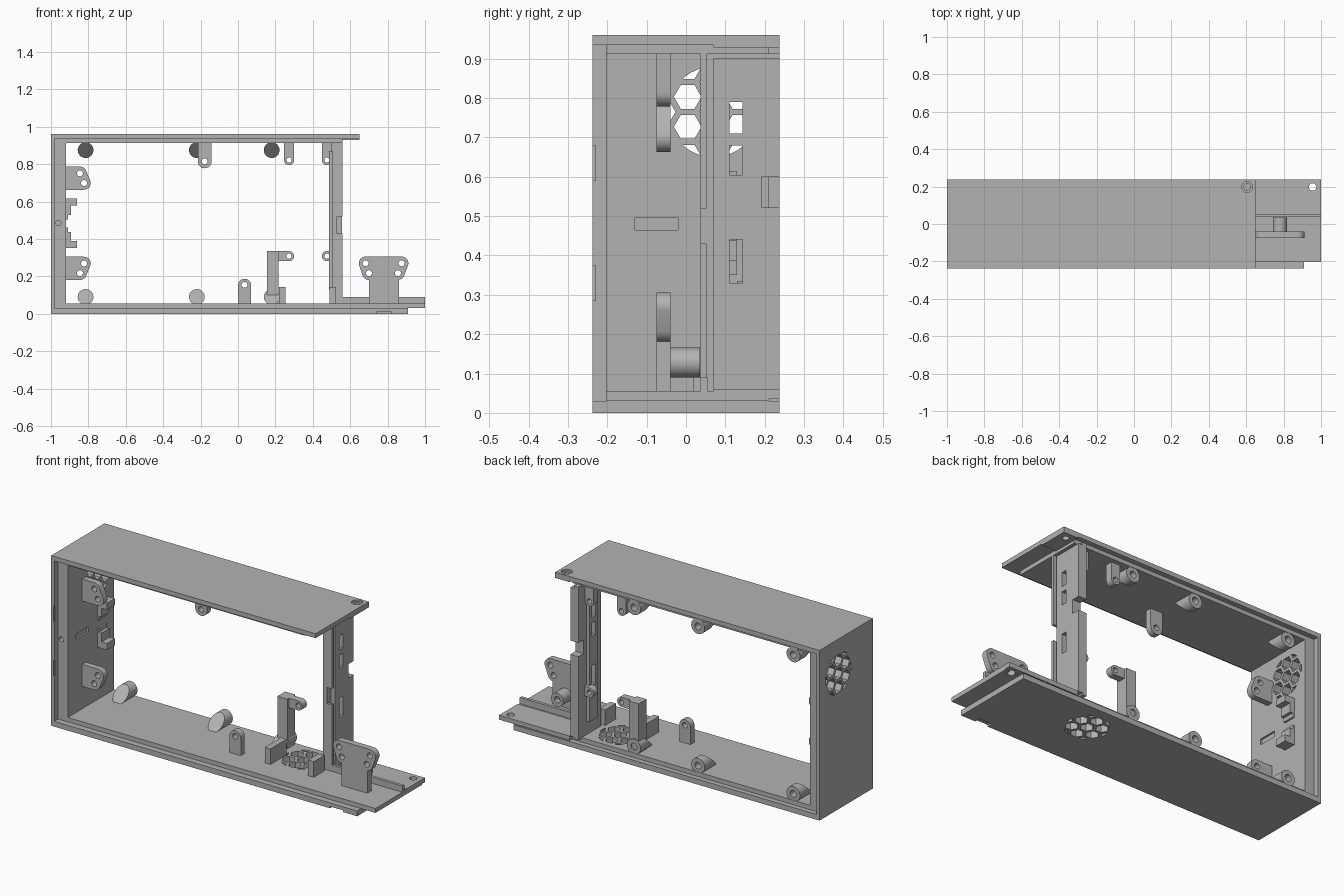
import bpy, bmesh, math
from mathutils import Vector, Matrix

if "Cube" in bpy.data.objects:
    bpy.data.objects.remove(bpy.data.objects["Cube"], do_unlink=True)

grey = bpy.data.materials.new("plastic_grey")
grey.use_nodes = True
GREY = (0.45, 0.45, 0.45, 1)
grey.diffuse_color = GREY
grey.node_tree.nodes["Principled BSDF"].inputs["Base Color"].default_value = GREY
parts = []


def finish(name, bm):
    bmesh.ops.recalc_face_normals(bm, faces=bm.faces)
    mesh = bpy.data.meshes.new(name)
    bm.to_mesh(mesh)
    bm.free()
    mesh.materials.append(grey)
    ob = bpy.data.objects.new(name, mesh)
    bpy.context.collection.objects.link(ob)
    parts.append(ob)
    return ob


def box(name, x, y, z):
    bm = bmesh.new()
    bmesh.ops.create_cube(bm, size=1)
    lims = (x, y, z)
    for v in bm.verts:
        v.co = [lims[i][0] if v.co[i] < 0 else lims[i][1] for i in range(3)]
    return finish(name, bm)


def prism(name, points, y0, y1):
    """Extrude an (x, z) outline along y."""
    bm = bmesh.new()
    face = bm.faces.new([bm.verts.new((x, y0, z)) for x, z in points])
    new = bmesh.ops.extrude_face_region(bm, geom=[face])["geom"]
    bmesh.ops.translate(bm, vec=(0, y1 - y0, 0),
                        verts=[g for g in new if isinstance(g, bmesh.types.BMVert)])
    return finish(name, bm)


def cylinder(name, start, end, r, sides=32):
    a, b = Vector(start), Vector(end)
    bm = bmesh.new()
    turn = (b - a).to_track_quat('Z', 'Y').to_matrix().to_4x4()
    bmesh.ops.create_cone(bm, cap_ends=True, segments=sides, radius1=r, radius2=r,
                          depth=(b - a).length,
                          matrix=Matrix.Translation((a + b) / 2) @ turn)
    return finish(name, bm)


def boolean(target, cutter, operation='DIFFERENCE'):
    mod = target.modifiers.new("cut", 'BOOLEAN')
    mod.operation, mod.solver, mod.object = operation, 'EXACT', cutter
    bpy.context.view_layer.objects.active = target
    bpy.ops.object.modifier_apply(modifier=mod.name)


def discard(ob):
    parts.remove(ob)
    bpy.data.objects.remove(ob, do_unlink=True)


def cut(targets, cutter):
    for t in targets:
        boolean(t, cutter)
    discard(cutter)


def lug(name, discs, y0, y1, holes, r_hole=0.016):
    """Plate hulled around discs (x, z, radius), drilled along y."""
    bm = bmesh.new()
    for x, z, r in discs:
        n = 24 if r else 1
        for i in range(n):
            a = math.tau * i / n
            for y in (y0, y1):
                bm.verts.new((x + r * math.cos(a), y, z + r * math.sin(a)))
    res = bmesh.ops.convex_hull(bm, input=bm.verts)
    bmesh.ops.delete(bm, geom=list({v for v in res["geom_interior"]
                     if isinstance(v, bmesh.types.BMVert)}), context='VERTS')
    bmesh.ops.dissolve_limit(bm, angle_limit=0.02, verts=bm.verts, edges=bm.edges)
    ob = finish(name, bm)
    for x, z in holes:
        cut([ob], cylinder("drill", (x, y0 - .02, z), (x, y1 + .02, z), r_hole, 20))
    return ob


def honeycomb(place, radius=0.115, pitch=0.076, cell=0.035):
    """Cutter of hexagonal cells clipped to a disc; place maps (u, v, w) to space."""
    bm = bmesh.new()
    for i in range(-2, 3):
        for j in range(-3, 4):
            cu, cv = i * pitch * 0.866, (j + (i % 2) / 2) * pitch
            if math.hypot(cu, cv) > radius + cell * 0.8:
                continue
            rings = [[bm.verts.new(place(cu + cell * math.cos(k * math.pi / 3),
                                         cv + cell * math.sin(k * math.pi / 3), w))
                      for k in range(6)] for w in (-0.1, 0.1)]
            for ring in rings:
                bm.faces.new(ring)
            for k in range(6):
                m = (k + 1) % 6
                bm.faces.new((rings[0][k], rings[0][m], rings[1][m], rings[1][k]))
    cells = finish("cells", bm)
    disc = cylinder("disc", place(0, 0, -.15), place(0, 0, .15), radius, 48)
    boolean(cells, disc, 'INTERSECT')
    discard(disc)
    return cells


# Case: thin outer skin and a thicker liner set back from the rims
shell = prism("outer_shell", [(.65, .96), (-1, .96), (-1, 0), (.91, 0),
              (.91, .03), (-.98, .03), (-.98, .935), (.65, .935)], -.237, .238)
liner = prism("inner_liner", [(.56, .935), (-.98, .935), (-.98, .03), (1, .03),
              (1, .055), (-.92, .055), (-.92, .912), (.56, .912)], -.203, .21)
tongue = box("floor_tongue", (.56, 1), (.07, .238), (.035, .06))
box("top_lip", (.56, .65), (.07, .238), (.928, .935))
box("panel_guide_rail", (.56, 1), (.037, .054), (.055, .09))

# Vents, screw holes and small notches
cut([shell, liner], honeycomb(lambda u, v, w: (-.95 + w, .07 + u, .765 + v)))
cut([shell, liner], honeycomb(lambda u, v, w: (.36 + u, .07 + v, .03 + w)))
cut([shell, bpy.data.objects["top_lip"]],
    cylinder("drill", (.605, .198, .9), (.605, .198, 1), .017))
cut([shell], cylinder("sink", (.605, .198, .95), (.605, .198, 1), .029))
cut([liner, tongue], cylinder("drill", (.955, .198, 0), (.955, .198, .1), .02))
cut([liner], cylinder("drill", (-.96, -.25, .485), (-.96, -.15, .485), .014))
cut([liner], box("groove", (-.93, -.9), (-.13, -.02), (.465, .497)))
cut([shell], box("notch", (.74, .82), (-.25, -.205), (-.01, .01)))
for z in (.285, .59):
    cut([shell], box("notch", (-.985, -.97), (-.25, -.23), (z, z + .09)))

# Connector wall with port openings
wall = box("connector_wall", (.505, .53), (.037, .238), (.05, .915))
pad = box("connector_pad", (.487, .505), (.09, .165), (.13, .87))
flange = box("connector_flange", (.53, .555), (.07, .238), (.06, .9))
for z0, z1 in ((.052, .43), (.52, .914)):
    box("panel_rib", (.53, .56), (.037, .052), (z0, z1))
for z0, z1 in ((.71, .79), (.605, .68), (.33, .44)):
    cut([wall, pad, flange], box("port", (.4, .6), (.11, .143), (z0, z1)))
cut([wall, flange], box("notch", (.5, .6), (.192, .25), (.522, .6)))

# Screw bosses with slanted front faces
for x in (-.815, -.22, .18):
    for z, side in ((.09, 1), (.875, -1)):
        boss = cylinder("screw_boss", (x, 0, z), (x, .208, z), .042)
        for v in boss.data.vertices:
            if v.co.y < .1:
                v.co.y = .12 + side * (v.co.z - z)
        cut([boss], cylinder("drill", (x, .14, z), (x, .25, z), .019, 24))

# Button brackets on the left wall and by the open end
FRONT = (-.075, -.04)
for z0, flip in ((.725, 1), (.243, -1)):
    low, high = sorted((z0 - .026 * flip * s) for s in (1, -1))
    holes = [(-.845, z0 + .026), (-.823, z0 - .026)] if flip > 0 else \
            [(-.823, high), (-.845, low)]
    lug("side_bracket", [(x, z, .036) for x, z in holes] +
        [(-.925, z0 - .062, 0), (-.925, z0 + .062, 0)], *FRONT, holes)
holes = [(.682, .27), (.70, .217), (.875, .27), (.855, .217)]
lug("end_bracket", [(x, z, .036) for x, z in holes], *FRONT, holes)
box("end_bracket_post", (.70, .86), FRONT, (.05, .2))
peg = cylinder("end_boss", (.78, -.04, .128), (.78, .035, .128), .038)
cut([peg], cylinder("drill", (.78, 0, .128), (.78, .1, .128), .018, 24))

# Single-hole mounting lugs
lug("floor_lug", [(.035, .152, .035), (0, .05, 0), (.07, .05, 0)], *FRONT, [(.035, .155)])
lug("top_lug", [(-.178, .815, .037), (-.215, .92, 0), (-.141, .92, 0)], *FRONT, [(-.178, .815)])
BACK = (.145, .185)
for x in (.273, .475):
    lug("board_lug", [(x, .822, .027), (x - .027, .92, 0), (x + .027, .92, 0)],
        *BACK, [(x, .822)], .014)
lug("wall_lug", [(.475, .308, .027), (.51, .335, 0), (.51, .281, 0)], *BACK, [(.475, .308)], .014)
lug("board_arm", [(.273, .308, .027), (.155, .335, 0), (.155, .281, 0)],
    *BACK, [(.273, .308)], .014)
box("board_post", (.155, .217), (.13, .2), (.05, .335))

# Speaker clips on the floor
box("speaker_clip_left", (.22, .255), (-.075, .07), (.05, .143))
box("speaker_clip_right", (.49, .525), (-.075, .02), (.05, .143))

# Stepped clips on the left wall, mirrored about mid height
for s in (1, -1):
    for reach, h0, h1 in ((-.86, .095, .132), (-.893, .045, .095), (-.91, .022, .045)):
        z0, z1 = sorted((.483 + s * h0, .483 + s * h1))
        box("wall_clip", (-.93, reach), (.06, .13), (z0, z1))

# Smooth round surfaces, keep hard edges
bpy.ops.object.select_all(action='DESELECT')
for ob in parts:
    ob.select_set(True)
bpy.context.view_layer.objects.active = shell
bpy.ops.object.shade_smooth_by_angle(angle=math.radians(30))
